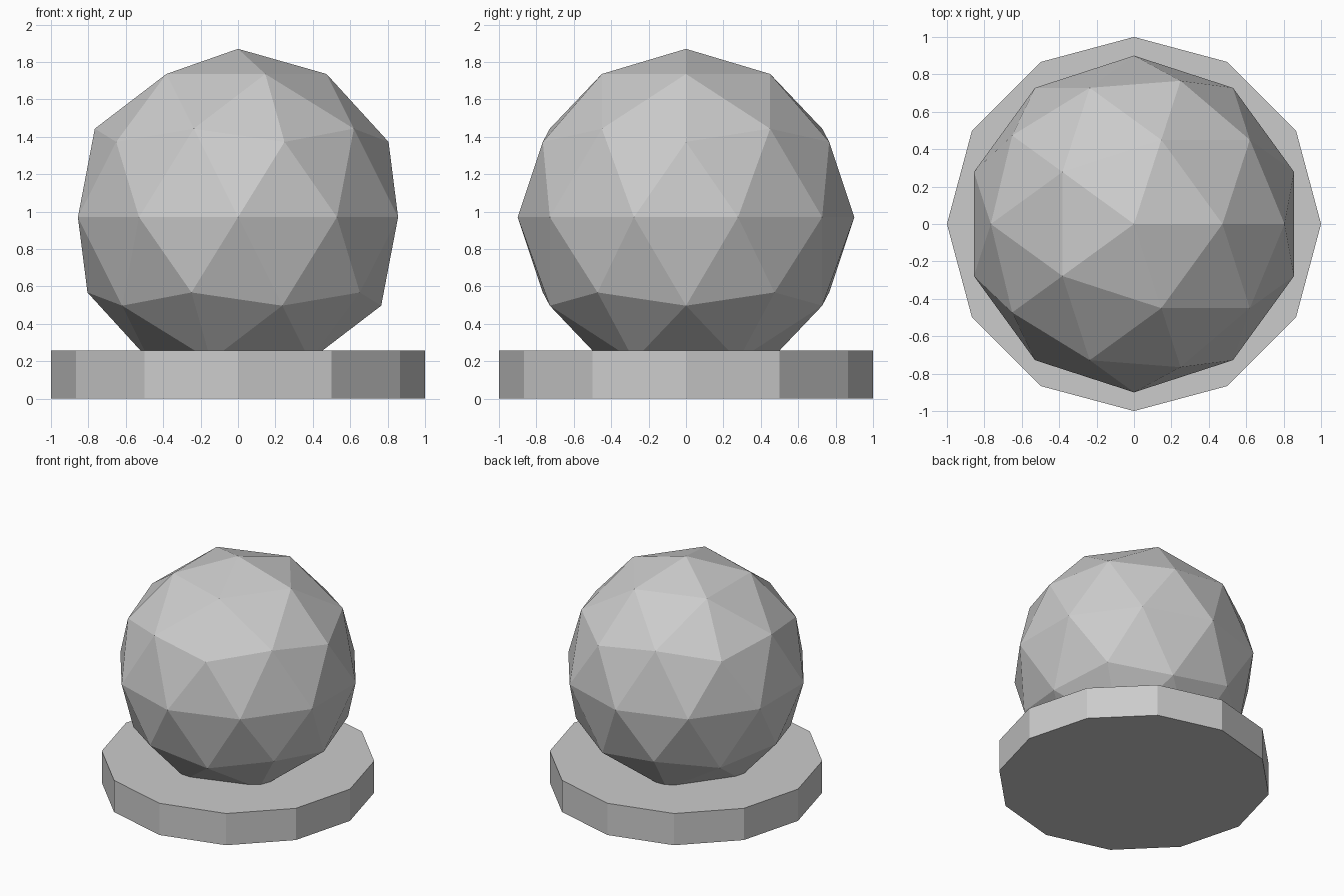
import bpy

if "Cube" in bpy.data.objects:
    bpy.data.objects.remove(bpy.data.objects["Cube"])

BASE_HEIGHT = 0.256
BALL_RADIUS = 0.9
BALL_CENTRE = 0.97

# Twelve-sided disc that the ball rests in
bpy.ops.mesh.primitive_cylinder_add(vertices=12, radius=1.0, depth=BASE_HEIGHT,
                                    location=(0, 0, BASE_HEIGHT / 2))
bpy.context.object.name = "base"

# Faceted ball, sunk a little into the base
bpy.ops.mesh.primitive_ico_sphere_add(subdivisions=2, radius=BALL_RADIUS,
                                      location=(0, 0, BALL_CENTRE))
bpy.context.object.name = "ball"
